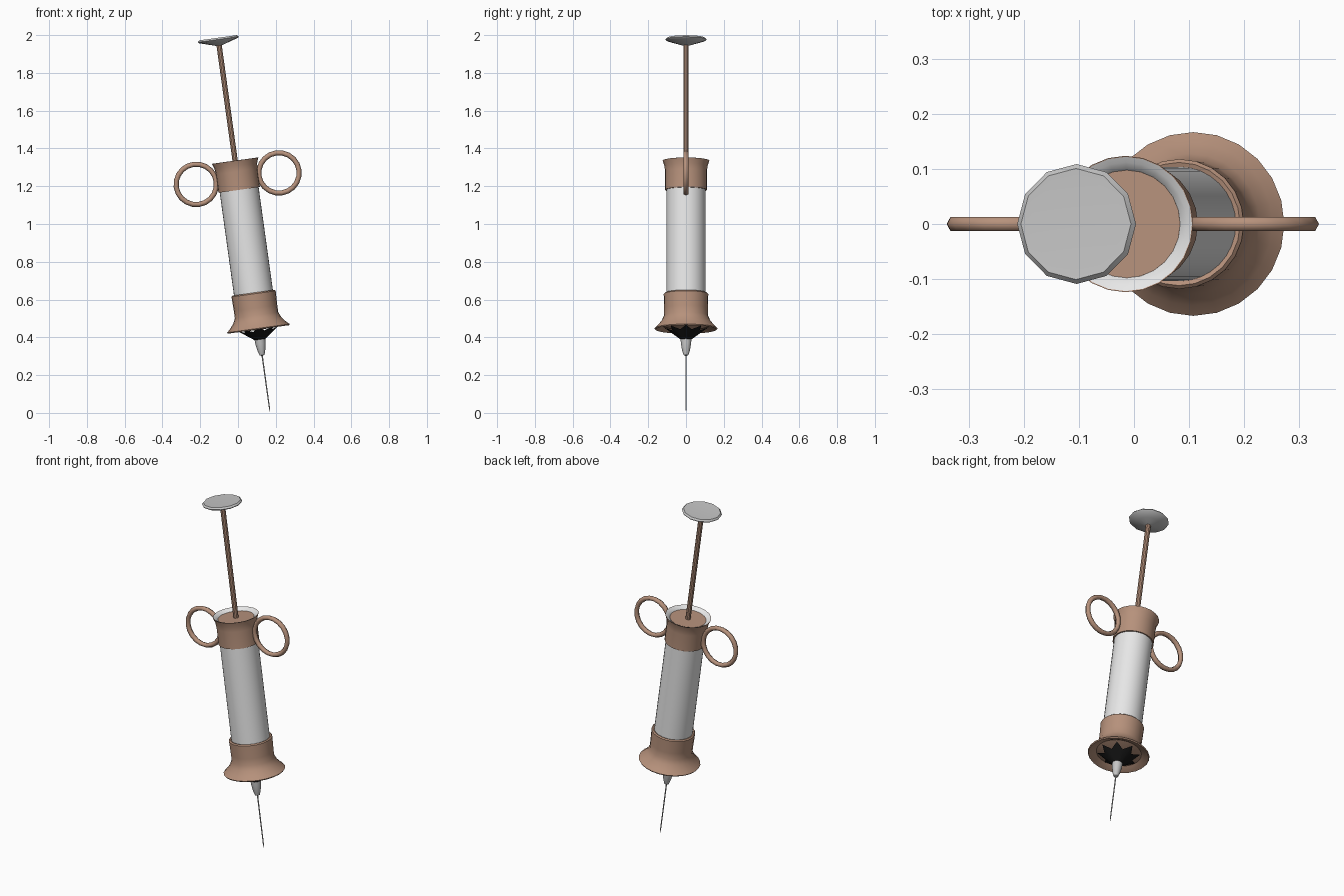
import bpy, bmesh, math
from mathutils import Matrix

if "Cube" in bpy.data.objects:
    bpy.data.objects.remove(bpy.data.objects["Cube"])

# whole syringe leans about y, pivoting on the needle point
TILT = Matrix.Translation((0.17, 0, 0)) @ Matrix.Rotation(math.radians(-7.9), 4, 'Y')


def mat(name, rgb):
    m = bpy.data.materials.new(name)
    m.diffuse_color = (*rgb, 1)
    m.use_nodes = True
    m.node_tree.nodes["Principled BSDF"].inputs["Base Color"].default_value = m.diffuse_color
    return m


BROWN = mat("tan_brown", (0.47, 0.285, 0.20))
WHITE = mat("off_white", (0.80, 0.80, 0.80))
GREY = mat("light_grey", (0.56, 0.56, 0.56))
BLACK = mat("black", (0.008, 0.008, 0.008))


def finish(name, bm, material, angle=35):
    bmesh.ops.remove_doubles(bm, verts=bm.verts, dist=1e-6)
    bmesh.ops.recalc_face_normals(bm, faces=bm.faces)
    me = bpy.data.meshes.new(name)
    bm.to_mesh(me)
    bm.free()
    me.materials.append(material)
    ob = bpy.data.objects.new(name, me)
    bpy.context.collection.objects.link(ob)
    ob.matrix_world = TILT
    bpy.ops.object.select_all(action='DESELECT')
    ob.select_set(True)
    bpy.context.view_layer.objects.active = ob
    bpy.ops.object.shade_smooth_by_angle(angle=math.radians(angle))
    return ob


def lathe(name, profile, material, sides=24, angle=35):
    """Spin (radius, height) points about the local z axis."""
    bm = bmesh.new()
    rings = []
    for r, z in profile:
        if r == 0:
            rings.append([bm.verts.new((0, 0, z))] * sides)
        else:
            rings.append([bm.verts.new((r * math.cos(math.tau * i / sides),
                                        r * math.sin(math.tau * i / sides), z))
                          for i in range(sides)])
    for a, b in zip(rings, rings[1:]):
        for i in range(sides):
            j = (i + 1) % sides
            quad = list(dict.fromkeys((a[i], a[j], b[j], b[i])))
            if len(quad) > 2:
                bm.faces.new(quad)
    return finish(name, bm, material, angle)


# barrel and its two collars
lathe("barrel", [(0, 0.60), (0.104, 0.60), (0.104, 1.23), (0, 1.23)], WHITE, 32)
lathe("upper_collar", [(0.10, 1.192), (0.111, 1.192), (0.111, 1.29), (0.114, 1.32),
                       (0.124, 1.348), (0.121, 1.347), (0.10, 1.325)], BROWN)
lathe("collar_rim", [(0.122, 1.3485), (0.112, 1.343), (0.096, 1.331), (0.094, 1.325)], WHITE)
lathe("plunger_disc", [(0, 1.333), (0.098, 1.333), (0.098, 1.31), (0, 1.31)], BROWN)
lathe("lower_collar", [(0.10, 0.638), (0.112, 0.642), (0.118, 0.636), (0.116, 0.56),
                       (0.116, 0.522), (0.128, 0.495), (0.148, 0.470), (0.167, 0.452),
                       (0.163, 0.446), (0.143, 0.452), (0.122, 0.463), (0.07, 0.448),
                       (0, 0.44)], BROWN)

# black star-shaped funnel under the flare
bm = bmesh.new()
n = 16
outer, inner = [], []
for i in range(n):
    c, s = math.cos(math.tau * i / n), math.sin(math.tau * i / n)
    r, z = (0.116, 0.456) if i % 2 == 0 else (0.078, 0.437)
    outer.append(bm.verts.new((r * c, r * s, z)))
    inner.append(bm.verts.new((0.028 * c, 0.028 * s, 0.392)))
for i in range(n):
    j = (i + 1) % n
    bm.faces.new((outer[i], outer[j], inner[j], inner[i]))
bm.faces.new(inner)
finish("needle_hub", bm, BLACK)

# nozzle and needle
lathe("nozzle", [(0, 0.41), (0.029, 0.40), (0.027, 0.37), (0.021, 0.335),
                 (0.013, 0.309), (0, 0.303)], GREY, 16)
lathe("needle", [(0, 0.32), (0.0035, 0.32), (0.003, 0.03), (0, 0)], GREY, 8)

# plunger rod and thumb cap
lathe("plunger_rod", [(0.014, 1.32), (0.014, 1.975)], BROWN, 10)
lathe("thumb_cap", [(0, 1.963), (0.018, 1.964), (0.06, 1.977), (0.104, 1.990),
                    (0.109, 1.996), (0.101, 2.005), (0.085, 2.004), (0, 2.004)], GREY, 12)


# finger rings, one each side
def torus(name, cx, cz, major, minor, n=20, m=6):
    bm = bmesh.new()
    grid = []
    for i in range(n):
        u = math.tau * i / n
        row = []
        for k in range(m):
            v = math.tau * k / m
            d = major + minor * math.cos(v)
            row.append(bm.verts.new((cx + d * math.cos(u), minor * math.sin(v) * 1.1,
                                     cz + d * math.sin(u))))
        grid.append(row)
    for i in range(n):
        for k in range(m):
            a, b, q = (i + 1) % n, (k + 1) % m, grid
            bm.faces.new((q[i][k], q[a][k], q[a][b], q[i][b]))
    finish(name, bm, BROWN, 65)


for side, sx in (("left", -1), ("right", 1)):
    torus("finger_ring_" + side, sx * 0.221, 1.252, 0.107, 0.0135)
